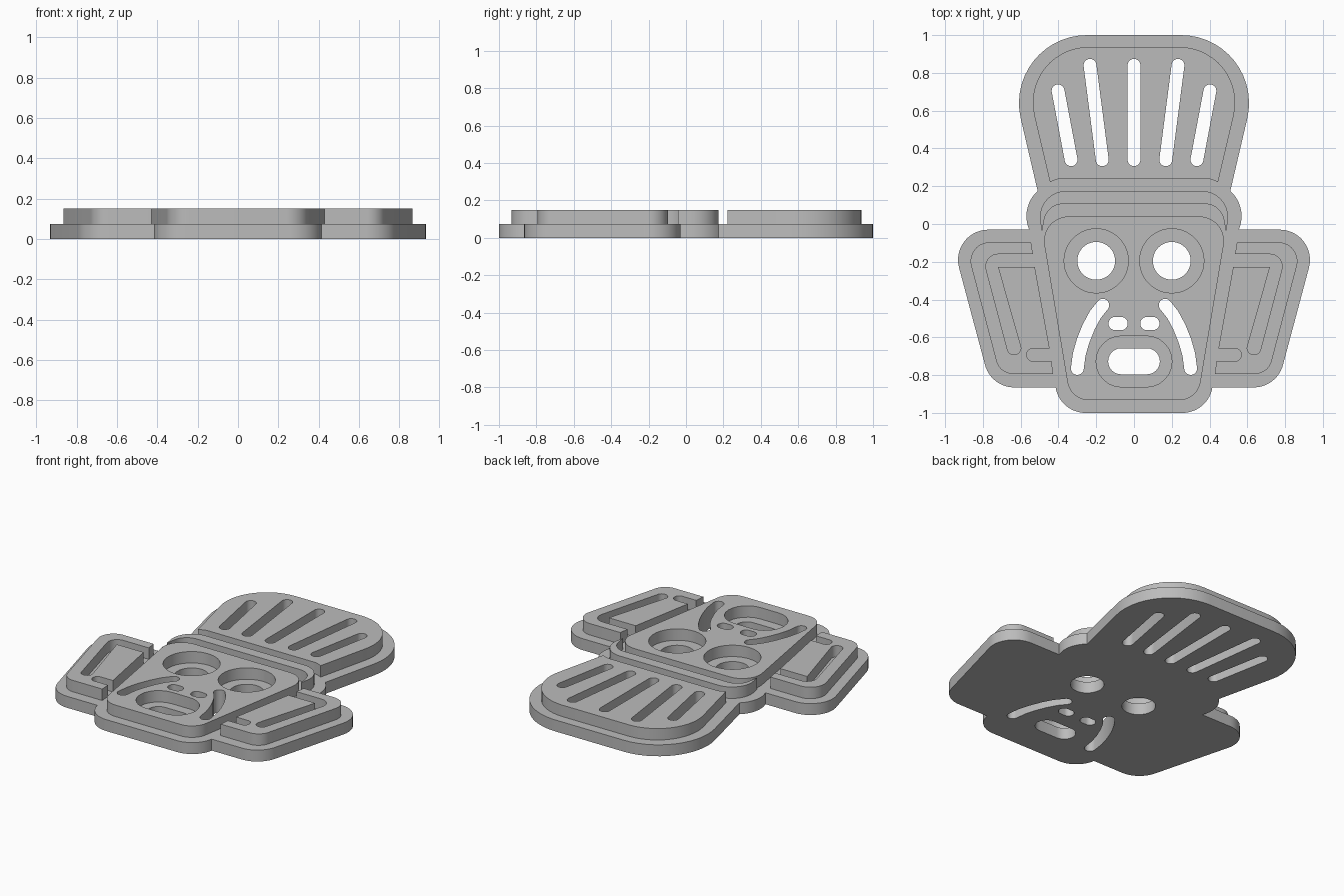
import bpy, bmesh, math
from mathutils import Vector

old = bpy.data.objects.get("Cube")
if old:
    bpy.data.objects.remove(old, do_unlink=True)

LAYER = 0.075  # thickness of each of the two layers

grey = bpy.data.materials.new("light grey")
grey.use_nodes = True
grey.diffuse_color = (0.5, 0.5, 0.5, 1)
grey.node_tree.nodes["Principled BSDF"].inputs["Base Color"].default_value = (0.5, 0.5, 0.5, 1)


def rounded(corners, steps=14):
    """Closed outline from (x, y, corner radius) triples."""
    out = []
    for i, (x, y, r) in enumerate(corners):
        p = Vector((x, y))
        if r == 0:
            out.append(p)
            continue
        a = (Vector(corners[i - 1][:2]) - p).normalized()
        b = (Vector(corners[(i + 1) % len(corners)][:2]) - p).normalized()
        half = a.angle(b) / 2
        centre = p + (a + b).normalized() * r / math.sin(half)
        start = p + a * r / math.tan(half) - centre
        end = p + b * r / math.tan(half) - centre
        sweep = math.atan2(start.cross(end), start.dot(end))
        for k in range(steps + 1):
            t = sweep * k / steps
            c, s = math.cos(t), math.sin(t)
            out.append(centre + Vector((start.x * c - start.y * s, start.x * s + start.y * c)))
    return out


def flip(loop):
    return [Vector((-p.x, p.y)) for p in reversed(loop)]


def symmetric(half):
    return rounded(half + [(-x, y, r) for x, y, r in reversed(half)])


def both(loops):
    return loops + [flip(l) for l in loops]


def slot(path, r, steps=12):
    """Round-ended slot of constant width along a path."""
    pts = [Vector(p) for p in path]
    last = len(pts) - 1
    dirs = [(pts[min(i + 1, last)] - pts[max(i - 1, 0)]).normalized() for i in range(last + 1)]
    side = [Vector((-d.y, d.x)) * r for d in dirs]

    def cap(p, d, n):
        angles = [math.pi * k / steps for k in range(1, steps)]
        return [p + n * math.cos(t) + d * r * math.sin(t) for t in angles]

    left = [p + n for p, n in zip(pts, side)]
    right = [p - n for p, n in zip(pts, side)]
    return (left + cap(pts[-1], dirs[-1], side[-1]) + right[::-1]
            + cap(pts[0], -dirs[0], -side[0]))


def circle(x, y, r, n=48):
    return [Vector((x + r * math.cos(math.tau * k / n), y + r * math.sin(math.tau * k / n)))
            for k in range(n)]


def plate(name, loops, z):
    """Flat plate whose inner loops become holes."""
    curve = bpy.data.curves.new(name, "CURVE")
    curve.dimensions = "2D"
    curve.fill_mode = "BOTH"
    curve.extrude = LAYER / 2
    for loop in loops:
        spline = curve.splines.new("POLY")
        spline.points.add(len(loop) - 1)
        for point, p in zip(spline.points, loop):
            point.co = (p.x, p.y, 0, 1)
        spline.use_cyclic_u = True
    temp = bpy.data.objects.new(name + " outline", curve)
    bpy.context.collection.objects.link(temp)
    mesh = bpy.data.meshes.new_from_object(temp.evaluated_get(bpy.context.evaluated_depsgraph_get()))
    bpy.data.objects.remove(temp, do_unlink=True)
    bm = bmesh.new()
    bm.from_mesh(mesh)
    bmesh.ops.remove_doubles(bm, verts=bm.verts, dist=1e-5)
    bmesh.ops.translate(bm, verts=bm.verts, vec=(0, 0, z + LAYER / 2))
    bmesh.ops.recalc_face_normals(bm, faces=bm.faces)
    bm.to_mesh(mesh)
    bm.free()
    mesh.materials.clear()
    mesh.materials.append(grey)
    obj = bpy.data.objects.new(name, mesh)
    bpy.context.collection.objects.link(obj)
    bpy.ops.object.select_all(action="DESELECT")
    obj.select_set(True)
    bpy.context.view_layer.objects.active = obj
    bpy.ops.object.shade_smooth_by_angle(angle=math.radians(30))
    return obj


# Openings that pass through both layers
hat_slots = [slot([(0, 0.34), (0, 0.84)], 0.034)] + both([
    slot([(-0.168, 0.34), (-0.233, 0.84)], 0.034),
    slot([(-0.333, 0.34), (-0.402, 0.705)], 0.034)])
cheek = slot([(-0.165, -0.43), (-0.205, -0.48), (-0.24, -0.545), (-0.27, -0.62),
              (-0.29, -0.69), (-0.30, -0.765)], 0.034)
nostril = slot([(-0.1, -0.527), (-0.068, -0.527)], 0.035)
face_slots = both([cheek, nostril])

# Base silhouette: hat, band bulge, ears and chin
base = symmetric([
    (-0.703, 1.0, 0.36), (-0.51, 0.175, 0), (-0.60, 0.09, 0.18), (-0.555, -0.03, 0),
    (-0.98, -0.03, 0.16), (-0.757, -0.865, 0.16), (-0.415, -0.865, 0), (-0.39, -1.0, 0.16)])
base_holes = both([circle(-0.2, -0.195, 0.1)]) + [slot([(-0.068, -0.727), (0.068, -0.727)], 0.069)]
plate("base_plate", [base] + hat_slots + face_slots + base_holes, 0)

# Raised hat
hat = symmetric([(-0.613, 0.937, 0.295), (-0.445, 0.222, 0), (-0.40, 0.24, 0.1)])
plate("hat_plate", [hat] + hat_slots, LAYER)

# Raised arched band
band = symmetric([(-0.46, 0.106, 0.1), (-0.487, -0.042, 0), (-0.525, 0.175, 0.14)])
plate("hat_band", [band], LAYER)

# Raised face with wider eye and mouth openings
face = symmetric([(-0.50, 0.04, 0.13), (-0.336, -0.933, 0.115)])
face_holes = both([circle(-0.2, -0.195, 0.17)]) + [slot([(-0.066, -0.728), (0.066, -0.728)], 0.135)]
plate("face_plate", [face] + face_slots + face_holes, LAYER)

# Raised ears with an angled groove and a lower notch
ear = rounded([
    (-0.545, -0.097, 0), (-0.895, -0.097, 0.1), (-0.711, -0.793, 0.09), (-0.43, -0.793, 0),
    (-0.435, -0.727, 0), (-0.568, -0.727, 0.034), (-0.568, -0.658, 0.034), (-0.447, -0.658, 0),
    (-0.525, -0.228, 0), (-0.72, -0.228, 0), (-0.591, -0.681, 0.034), (-0.661, -0.699, 0.034),
    (-0.804, -0.16, 0.065), (-0.535, -0.16, 0)])
plate("right_ear", [ear], LAYER)
plate("left_ear", [flip(ear)], LAYER)
